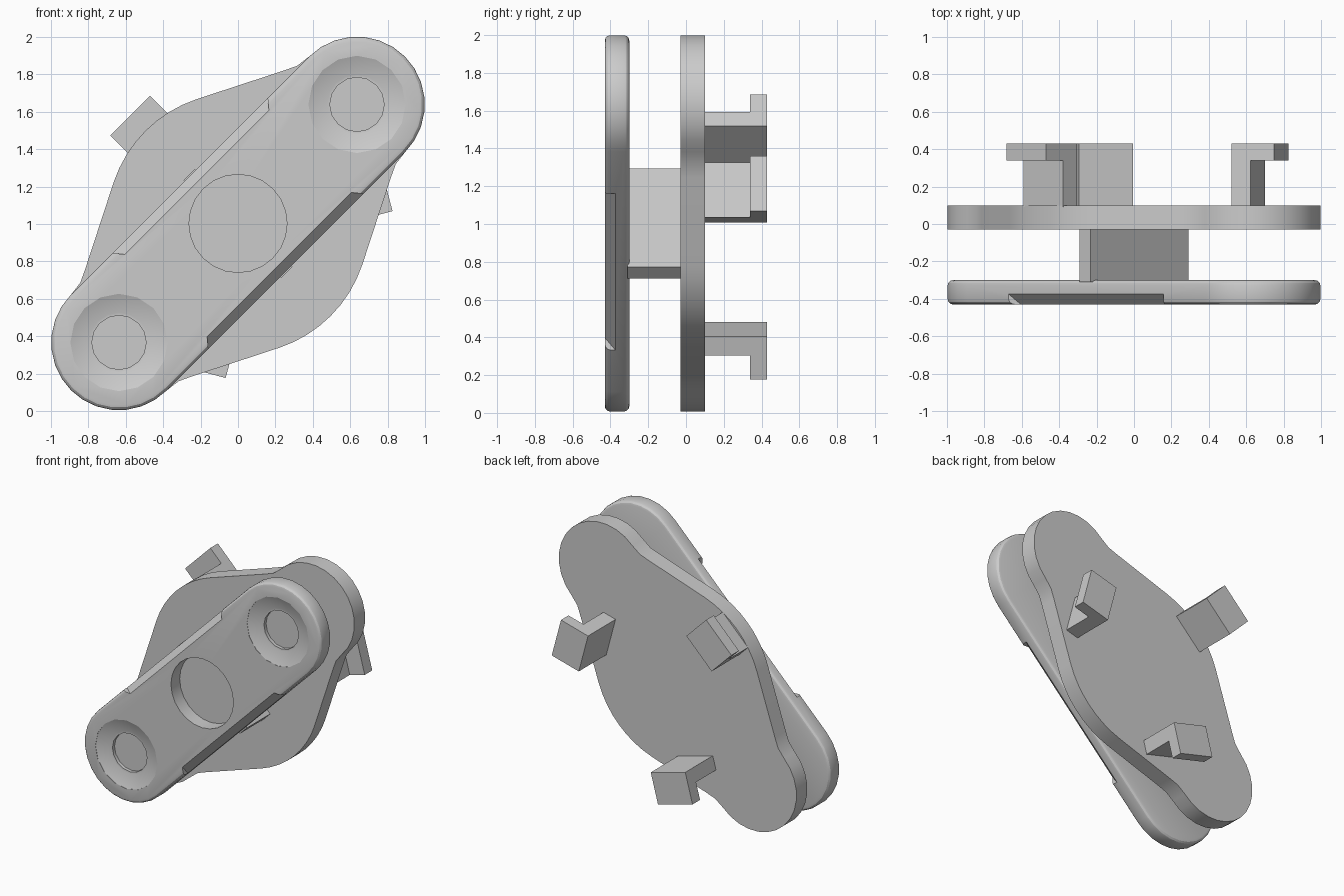
import bpy, bmesh
from math import cos, sin, pi, radians, sqrt

if "Cube" in bpy.data.objects:
    bpy.data.objects.remove(bpy.data.objects["Cube"])

CZ, S = 1.003, 1 / sqrt(2)


def world(u, v, y):
    # u runs along the diagonal arm, v across it
    return ((u - v) * S, y, CZ + (u + v) * S)


def finish(bm, name):
    bmesh.ops.recalc_face_normals(bm, faces=bm.faces)
    me = bpy.data.meshes.new(name)
    bm.to_mesh(me)
    bm.free()
    ob = bpy.data.objects.new(name, me)
    bpy.context.collection.objects.link(ob)
    return ob


def loft(name, rings):
    # rings: list of (outline points in u,v ; depth y)
    bm = bmesh.new()
    rows = [[bm.verts.new(world(u, v, y)) for u, v in pts] for pts, y in rings]
    n = len(rows[0])
    for a, b in zip(rows, rows[1:]):
        for i in range(n):
            bm.faces.new((a[i], a[(i + 1) % n], b[(i + 1) % n], b[i]))
    bm.faces.new(rows[0])
    bm.faces.new(rows[-1])
    return finish(bm, name)


def hull(name, pts):
    bm = bmesh.new()
    for p in pts:
        bm.verts.new(world(*p))
    bmesh.ops.convex_hull(bm, input=bm.verts)
    return finish(bm, name)


def arc(cu, cv, r, a0, a1, n):
    return [(cu + r * cos(radians(a0 + (a1 - a0) * i / n)),
             cv + r * sin(radians(a0 + (a1 - a0) * i / n))) for i in range(n + 1)]


def circle(cu, r, n=20):
    return arc(cu, 0, r, 0, 360, n)[:-1]


def apply(ob, mod):
    bpy.context.view_layer.objects.active = ob
    bpy.ops.object.modifier_apply(modifier=mod.name)


def cut(ob, cutter):
    m = ob.modifiers.new("cut", 'BOOLEAN')
    m.operation, m.solver, m.object = 'DIFFERENCE', 'EXACT', cutter
    apply(ob, m)
    bpy.data.objects.remove(cutter)


def smooth(ob, angle):
    bpy.ops.object.select_all(action='DESELECT')
    ob.select_set(True)
    bpy.context.view_layer.objects.active = ob
    bpy.ops.object.shade_smooth_by_angle(angle=radians(angle))


E, R = 0.636, 0.362      # end lobe offset and radius
D = E * sqrt(2)

# Front arm: rounded bar with softened rims
bar = arc(D, 0, R, -90, 90, 14) + arc(-D, 0, R, 90, 270, 14)
arm = loft("front_arm", [(bar, -0.43), (bar, -0.30)])
b = arm.modifiers.new("rim", 'BEVEL')
b.width, b.segments, b.limit_method, b.angle_limit = 0.028, 3, 'ANGLE', radians(50)
apply(arm, b)

# Central blind bore and countersunk end recesses
cut(arm, loft("bore_cutter", [(circle(0, 0.262, 24), -0.45), (circle(0, 0.262, 24), -0.325)]))
for s in (-1, 1):
    profile = [(0.26, -0.45), (0.26, -0.428), (0.16, -0.39), (0.145, -0.39), (0.145, -0.365)]
    cut(arm, loft("recess_cutter", [(circle(s * D, r, 16), y) for r, y in profile]))

# Chamfers along both long edges
for s in (-1, 1):
    pts = []
    for e in (-1, 1):
        pts += [(e * 0.54, s * 0.305, -0.436), (e * 0.6, s * 0.38, -0.436), (e * 0.6, s * 0.38, -0.355)]
    cut(arm, hull("chamfer_cutter", pts))
smooth(arm, 28)

# Back plate: two end lobes blended into a round middle
blend = [(0.82, 0.372), (0.75, 0.405)]
top = blend + arc(0, 0, 0.70, 63.4, 116.6, 8) + [(-u, v) for u, v in reversed(blend)]
outline = (arc(D, 0, R, -90, 90, 14) + top + arc(-D, 0, R, 90, 270, 14)
           + [(-u, -v) for u, v in top])
plate = loft("back_plate", [(outline, -0.03), (outline, 0.10)])
smooth(plate, 30)

# Web joining arm and plate
web = [(-0.042, -0.37), (0.042, -0.37), (0.042, 0.37), (-0.042, 0.37)]
loft("joining_web", [(web, -0.31), (web, -0.02)])

# Three hooked tabs on the back, evenly spaced
section = [(0.58, 0.09), (0.685, 0.09), (0.685, 0.34), (0.815, 0.34), (0.815, 0.43), (0.58, 0.43)]
for k in range(3):
    a = pi / 2 + k * 2 * pi / 3
    bm = bmesh.new()
    sides = []
    for w in (-0.15, 0.15):
        sides.append([bm.verts.new(world(r * cos(a) - w * sin(a), r * sin(a) + w * cos(a), y))
                      for r, y in section])
    for i in range(6):
        j = (i + 1) % 6
        bm.faces.new((sides[0][i], sides[0][j], sides[1][j], sides[1][i]))
    bm.faces.new(sides[0])
    bm.faces.new(sides[1])
    finish(bm, f"hook_tab_{k + 1}")
